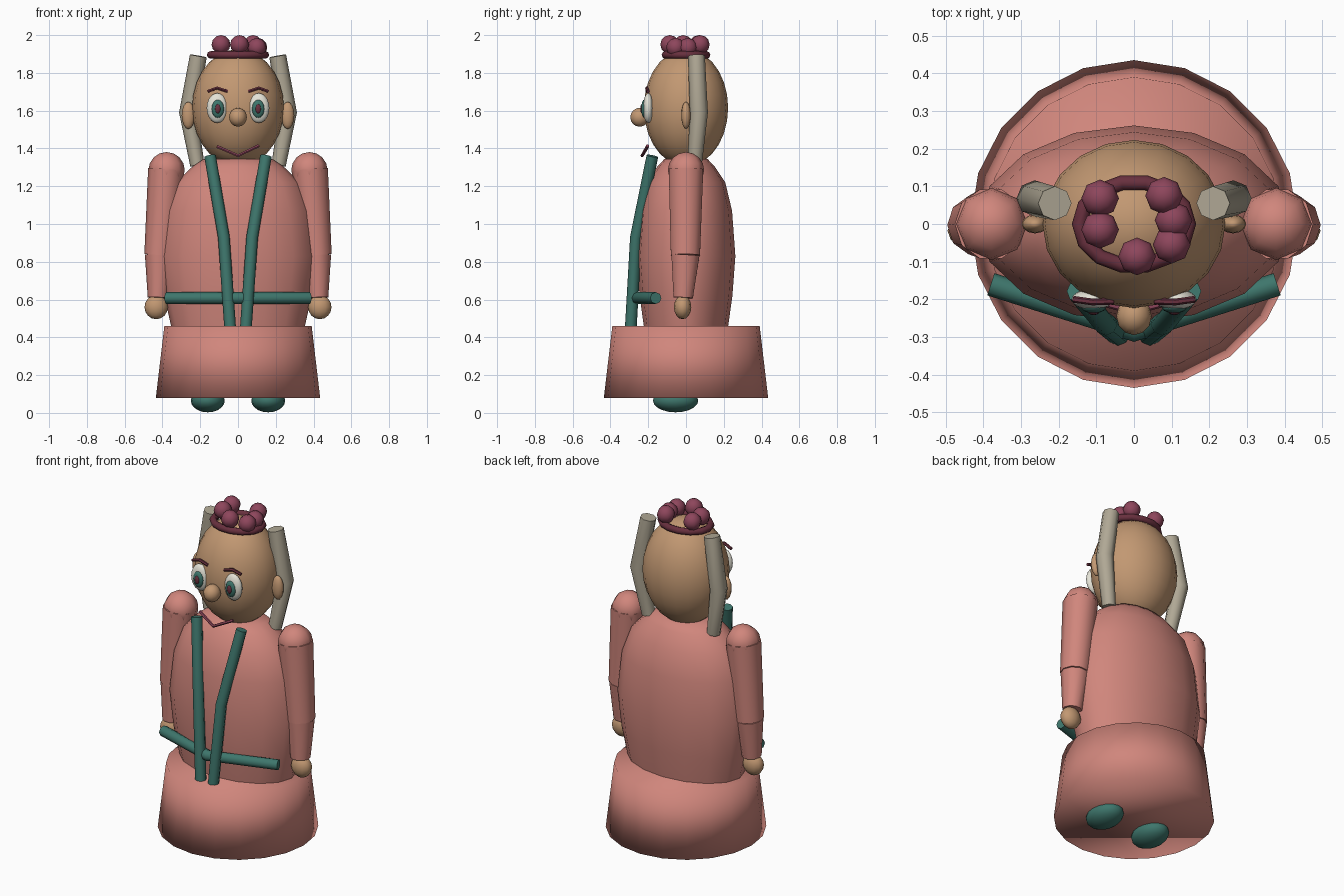
import bpy, bmesh, math
from mathutils import Matrix, Vector

if "Cube" in bpy.data.objects:
    bpy.data.objects.remove(bpy.data.objects["Cube"], do_unlink=True)


def material(name, r, g, b):
    lin = [((c / 255 + 0.055) / 1.055) ** 2.4 for c in (r, g, b)] + [1]
    m = bpy.data.materials.new(name)
    m.use_nodes = True
    m.diffuse_color = lin
    m.node_tree.nodes["Principled BSDF"].inputs["Base Color"].default_value = lin
    return m


pink = material("dusty pink", 208, 134, 124)
skin = material("tan skin", 194, 152, 114)
teal = material("deep teal", 62, 118, 108)
grey = material("warm grey", 176, 168, 149)
wine = material("wine", 142, 70, 92)
dark = material("dark wine", 104, 48, 62)
white = material("off white", 228, 226, 214)


def finish(name, bm, mat, angle=None):
    bmesh.ops.recalc_face_normals(bm, faces=bm.faces[:])
    me = bpy.data.meshes.new(name)
    bm.to_mesh(me)
    bm.free()
    ob = bpy.data.objects.new(name, me)
    bpy.context.collection.objects.link(ob)
    me.materials.append(mat)
    me.shade_smooth()
    if angle:
        me.set_sharp_from_angle(angle=math.radians(angle))
    return ob


def ball(name, centre, size, mat, segs=16, rings=10):
    bm = bmesh.new()
    bmesh.ops.create_uvsphere(bm, u_segments=segs, v_segments=rings, radius=1,
                              matrix=Matrix.Translation(centre) @ Matrix.Diagonal((*size, 1)))
    return finish(name, bm, mat)


def lathe(name, profile, mat, segs, depth=1, angle=None):
    """Closed stack of elliptical rings from (radius, height) pairs."""
    bm = bmesh.new()
    turn = [2 * math.pi * i / segs for i in range(segs)]
    rings = [[bm.verts.new((r * math.sin(a), r * depth * math.cos(a), z)) for a in turn]
             for r, z in profile]
    for low, high in zip(rings, rings[1:]):
        for i in range(segs):
            j = (i + 1) % segs
            bm.faces.new((low[i], low[j], high[j], high[i]))
    bm.faces.new(rings[0])
    bm.faces.new(rings[-1])
    return finish(name, bm, mat, angle)


def tube(name, points, radii, mat, segs=8, closed=False):
    """Round tube swept along points; radii is one number or one per point."""
    pts = [Vector(p) for p in points]
    n = len(pts)
    if not isinstance(radii, (list, tuple)):
        radii = [radii] * n
    bm = bmesh.new()
    rings = []
    for i, p in enumerate(pts):
        before = pts[i - 1] if closed or i else p
        after = pts[(i + 1) % n] if closed or i < n - 1 else p
        along = (after - before).normalized()
        guide = Vector((0, 1, 0)) if abs(along.z) > 0.7 else Vector((0, 0, 1))
        u = along.cross(guide).normalized()
        v = along.cross(u)
        rings.append([bm.verts.new(p + radii[i] * (u * math.cos(a) + v * math.sin(a)))
                      for a in (2 * math.pi * k / segs for k in range(segs))])
    for i in range(n if closed else n - 1):
        low, high = rings[i], rings[(i + 1) % n]
        for k in range(segs):
            j = (k + 1) % segs
            bm.faces.new((low[k], low[j], high[j], high[k]))
    if not closed:
        bm.faces.new(rings[0])
        bm.faces.new(rings[-1])
    return finish(name, bm, mat, 50)


# Skirt, torso and head
lathe("skirt", [(0.435, 0.08), (0.39, 0.46)], pink, 20)
lathe("torso", [(0.35, 0.44), (0.39, 0.62), (0.415, 0.83), (0.387, 1.07),
                (0.33, 1.22), (0.24, 1.305), (0.18, 1.345)], pink, 16, 0.63, 50)
ball("head", (0, 0, 1.615), (0.243, 0.223, 0.31), skin, 20, 14)
ball("nose", (0, -0.245, 1.565), (0.047, 0.05, 0.05), skin, 12, 8)

# Mirrored parts: the left side is +x
for side, s in (("left", 1), ("right", -1)):
    ball(side + "_foot", (s * 0.16, -0.055, 0.065), (0.09, 0.12, 0.062), teal)

    # Arm
    ball(side + "_shoulder", (s * 0.378, 0, 1.285), (0.096, 0.096, 0.096), pink, 8, 8)
    tube(side + "_upper_arm", [(s * 0.38, 0, 1.29), (s * 0.415, -0.003, 0.835)],
         [0.096, 0.081], pink, 10)
    tube(side + "_forearm", [(s * 0.415, -0.003, 0.835), (s * 0.424, -0.015, 0.61)],
         [0.078, 0.054], pink, 10)
    ball(side + "_hand", (s * 0.433, -0.018, 0.56), (0.062, 0.046, 0.064), skin, 12, 8)

    # Side hair and ear
    tube(side + "_side_hair", [(s * 0.21, 0.055, 1.89), (s * 0.264, 0.068, 1.59),
                               (s * 0.215, 0.045, 1.31)], [0.045, 0.048, 0.038], grey)
    ball(side + "_ear", (s * 0.263, 0, 1.575), (0.035, 0.025, 0.072), skin, 12, 8)

    # Eye and brow
    ball(side + "_eye", (s * 0.11, -0.2, 1.614), (0.056, 0.028, 0.079), white)
    ball(side + "_iris", (s * 0.107, -0.222, 1.61), (0.033, 0.015, 0.048), teal, 12, 8)
    ball(side + "_pupil", (s * 0.107, -0.234, 1.61), (0.015, 0.008, 0.025), dark, 10, 6)
    tube(side + "_brow", [(s * 0.16, -0.2, 1.702), (s * 0.11, -0.207, 1.72),
                          (s * 0.055, -0.205, 1.702)], 0.009, dark, 6)

    # Strap
    tube(side + "_strap", [(s * 0.148, -0.178, 1.36), (s * 0.075, -0.265, 0.93),
                           (s * 0.042, -0.292, 0.455)], 0.031, teal)

# Mouth and belt
tube("mouth", [(-0.11, -0.203, 1.41), (0, -0.232, 1.362), (0.11, -0.203, 1.415)],
     0.009, wine, 6)
tube("belt", [(-0.38, -0.16, 0.608), (0, -0.282, 0.608), (0.38, -0.16, 0.608)],
     0.031, teal)

# Crown band with berries
tube("crown_band", [(0.145 * math.cos(a), 0.112 * math.sin(a), 1.895)
                    for a in (math.pi * k / 7 for k in range(14))],
     0.02, dark, 8, True)
berries = [(-0.09, 0.068), (-0.09, -0.015), (0.008, -0.086), (0.08, 0.075),
           (0.105, 0.01), (0.1, -0.055)]
for i, (x, y) in enumerate(berries):
    lift = 1.95 if i < 4 else 1.935
    ball("berry_%d" % (i + 1), (x, y, lift), (0.05, 0.05, 0.05), wine, 8, 6)
